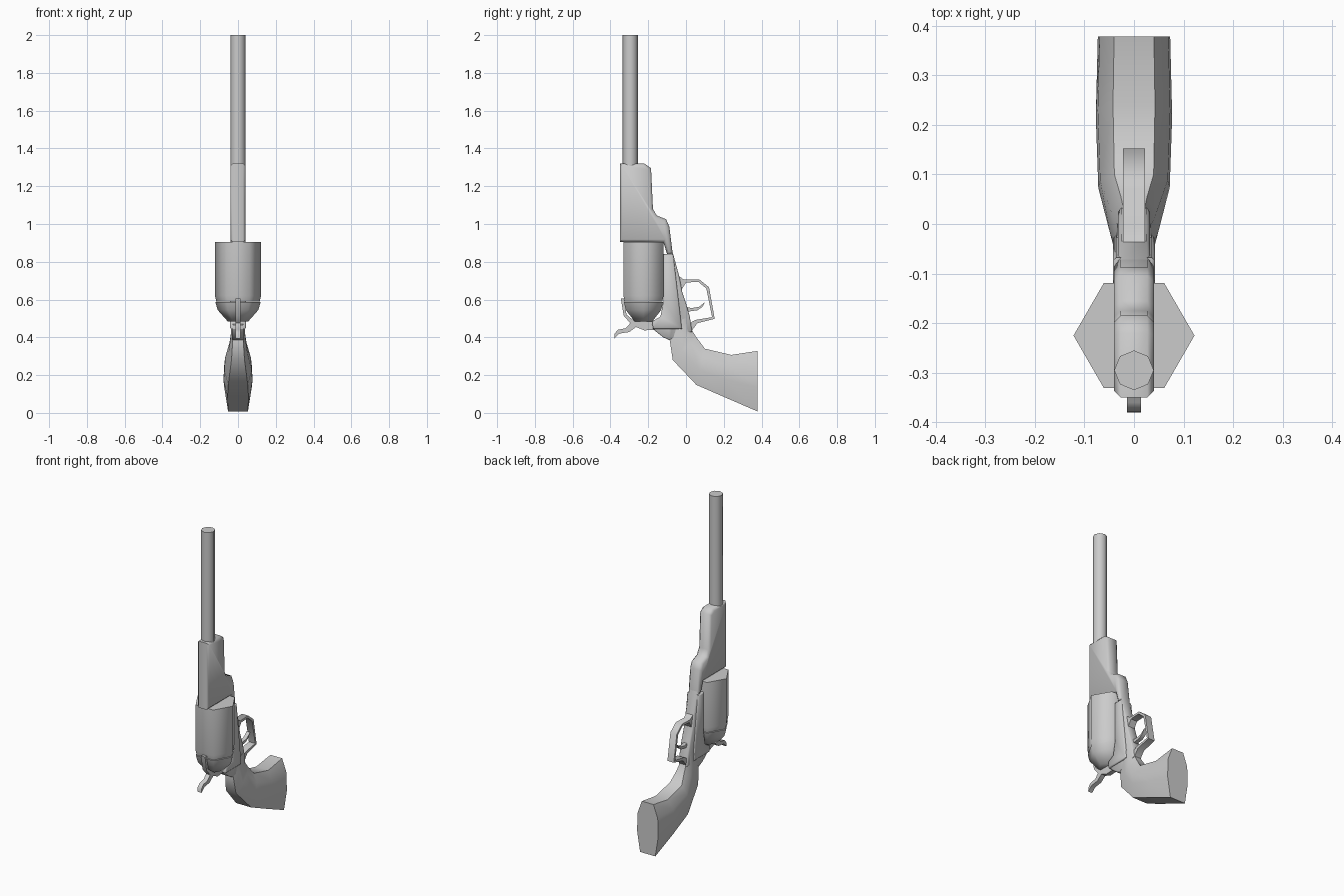
import bpy, bmesh, math

cube = bpy.data.objects.get("Cube")
if cube:
    bpy.data.objects.remove(cube, do_unlink=True)

steel = bpy.data.materials.new("plain grey")
steel.use_nodes = True
GREY = (0.6, 0.6, 0.6, 1)
steel.diffuse_color = GREY
steel.node_tree.nodes["Principled BSDF"].inputs["Base Color"].default_value = GREY


def finish(name, bm, angle):
    """Turn a bmesh into a shaded object."""
    bmesh.ops.recalc_face_normals(bm, faces=bm.faces[:])
    mesh = bpy.data.meshes.new(name)
    bm.to_mesh(mesh)
    bm.free()
    mesh.materials.append(steel)
    ob = bpy.data.objects.new(name, mesh)
    bpy.context.collection.objects.link(ob)
    bpy.ops.object.select_all(action='DESELECT')
    ob.select_set(True)
    bpy.context.view_layer.objects.active = ob
    bpy.ops.object.shade_smooth_by_angle(angle=math.radians(angle))
    return ob


def plate(name, outline, half, chamfer=0.0, angle=50):
    """Side outline (y, z) extruded across x, with chamfered rims."""
    bm = bmesh.new()
    side = half - chamfer
    face = bm.faces.new([bm.verts.new((-side, y, z)) for y, z in outline])
    out = bmesh.ops.extrude_face_region(bm, geom=[face], use_keep_orig=True)
    moved = [g for g in out["geom"] if isinstance(g, bmesh.types.BMVert)]
    bmesh.ops.translate(bm, verts=moved, vec=(2 * side, 0, 0))
    bmesh.ops.recalc_face_normals(bm, faces=bm.faces[:])
    if chamfer:
        caps = [f for f in bm.faces if abs(f.normal.x) > 0.9]
        bmesh.ops.inset_individual(bm, faces=caps, thickness=chamfer,
                                   depth=chamfer, use_even_offset=True)
    return finish(name, bm, angle)


def loft(name, rings, angle=65):
    """Skin a list of equal rings of points and cap both ends."""
    bm = bmesh.new()
    loops = [[bm.verts.new(p) for p in ring] for ring in rings]
    n = len(loops[0])
    for a, b in zip(loops, loops[1:]):
        for i in range(n):
            j = (i + 1) % n
            bm.faces.new((a[i], a[j], b[j], b[i]))
    bm.faces.new(loops[0])
    bm.faces.new(loops[-1])
    return finish(name, bm, angle)


def turned(name, sides, y, steps):
    """Upright faceted solid from (radius, z) steps."""
    turn = 2 * math.pi / sides
    return loft(name, [[(r * math.cos(i * turn), y + r * math.sin(i * turn), z)
                        for i in range(sides)] for r, z in steps])


# Barrel, six-sided drum and the cup below it
turned("barrel", 8, -0.295, [(0.04, 1.3), (0.04, 2.0)])
turned("drum", 6, -0.225, [(0.115, 0.59), (0.122, 0.62), (0.122, 0.905)])
turned("recoil_cup", 6, -0.225, [(0.055, 0.485), (0.108, 0.545), (0.12, 0.588)])

# Barrel housing with its stepped rear
plate("barrel_housing", [
    (-0.35, 0.905), (-0.35, 1.32), (-0.22, 1.32), (-0.185, 1.295),
    (-0.175, 1.08), (-0.155, 1.045), (-0.105, 1.025), (-0.088, 0.985),
    (-0.07, 0.84), (-0.1, 0.84), (-0.12, 0.905)], 0.04, 0.013)

# Frame plate behind the drum, and the strip carrying guard and grip
plate("frame_plate", [
    (-0.12, 0.84), (-0.068, 0.84), (-0.022, 0.445), (-0.175, 0.445),
    (-0.178, 0.485), (-0.135, 0.51), (-0.12, 0.59)], 0.042, 0.006)
plate("frame_strip", [
    (-0.1, 0.86), (-0.073, 0.86), (-0.035, 0.72), (-0.02, 0.64),
    (0.0, 0.58), (0.02, 0.51), (0.032, 0.43), (-0.087, 0.385),
    (-0.12, 0.4), (-0.165, 0.435), (-0.18, 0.47), (-0.1, 0.5)], 0.032, 0.006)

# Trigger guard and trigger
plate("trigger_guard", [
    (-0.045, 0.73), (-0.01, 0.705), (0.07, 0.707), (0.122, 0.665),
    (0.152, 0.498), (0.06, 0.475), (0.03, 0.435), (0.01, 0.47),
    (0.05, 0.492), (0.138, 0.507), (0.108, 0.658), (0.065, 0.694),
    (0.0, 0.69), (-0.025, 0.65)], 0.022)
plate("trigger", [
    (-0.02, 0.565), (0.03, 0.555), (0.07, 0.562), (0.103, 0.588),
    (0.085, 0.56), (0.06, 0.543), (0.0, 0.535)], 0.012)

# Hammer with its curled spur and upright nose
plate("hammer", [
    (-0.345, 0.605), (-0.328, 0.605), (-0.315, 0.52), (-0.285, 0.495),
    (-0.16, 0.49), (-0.16, 0.44), (-0.22, 0.437), (-0.265, 0.455),
    (-0.3, 0.428), (-0.352, 0.42), (-0.38, 0.395), (-0.378, 0.42),
    (-0.36, 0.44), (-0.32, 0.448), (-0.295, 0.475), (-0.33, 0.515)], 0.014)


# Flared grip: each section runs from a front edge to a back edge
def grip_ring(fy, fz, by, bz, w):
    half = [(0.0, 0.55), (0.25, 0.95), (0.6, 1.0), (1.0, 0.72)]
    right = [(w * s, fy + (by - fy) * t, fz + (bz - fz) * t) for t, s in half]
    return right + [(-x, y, z) for x, y, z in reversed(right)]


sections = [
    (0.02, 0.51, -0.06, 0.48, 0.035), (0.03, 0.44, -0.087, 0.39, 0.038),
    (0.055, 0.40, -0.07, 0.28, 0.048), (0.10, 0.34, 0.055, 0.148, 0.072),
    (0.24, 0.307, 0.2, 0.085, 0.077), (0.378, 0.328, 0.378, 0.008, 0.073)]
loft("grip", [grip_ring(*s) for s in sections], 50)
